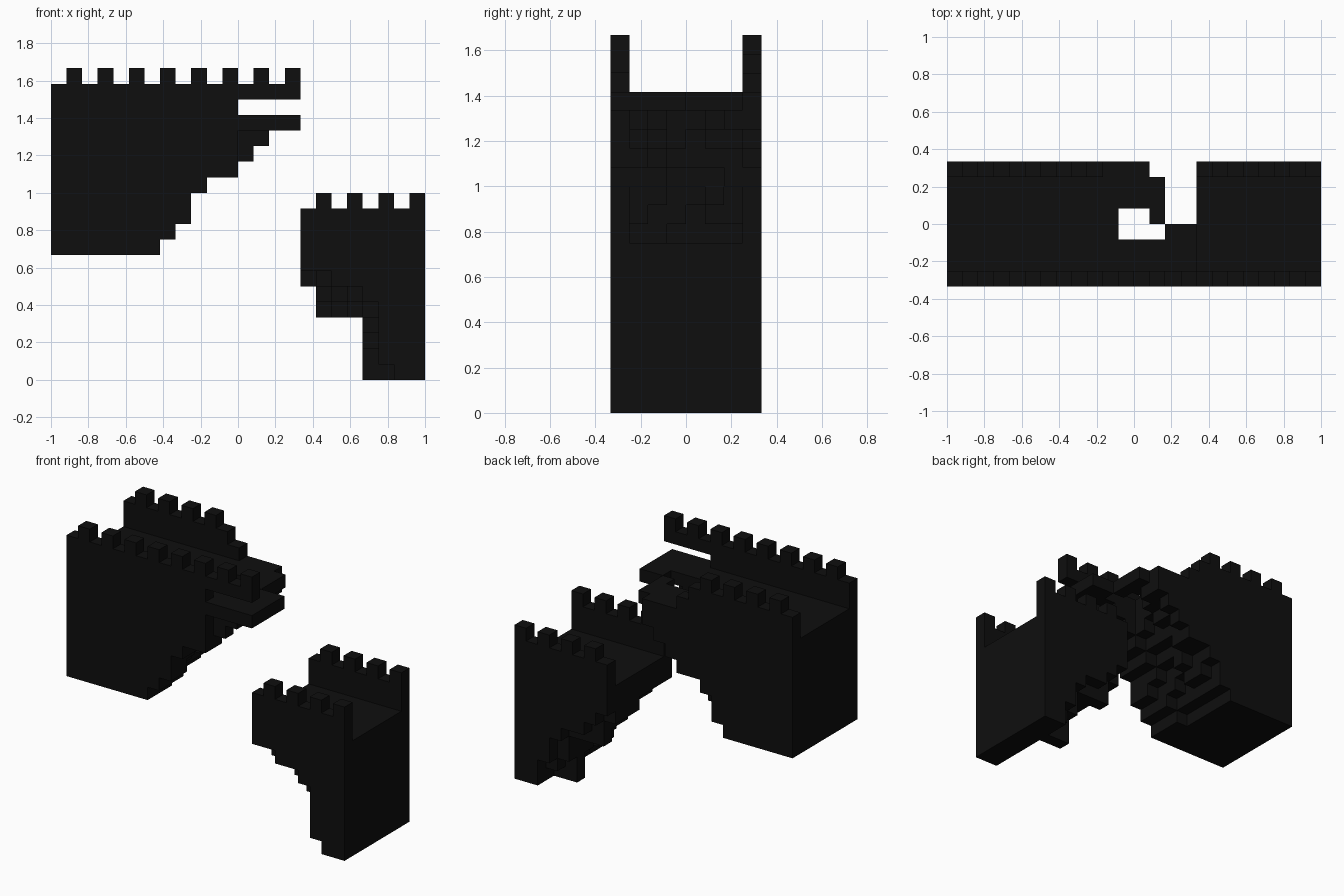
import bpy, bmesh
from mathutils import Vector

cube = bpy.data.objects.get("Cube")
if cube:
    bpy.data.objects.remove(cube, do_unlink=True)

U = 1 / 12                       # block size
ORIGIN = Vector((-1, -1 / 3, 0))

stone = bpy.data.materials.new("black_stone")
stone.use_nodes = True
COLOR = (0.0045, 0.0045, 0.0045, 1)
stone.diffuse_color = COLOR
stone.node_tree.nodes["Principled BSDF"].inputs["Base Color"].default_value = COLOR


def box(x0, x1, y0, y1, z0, z1):
    """All block cells in a range."""
    return {(x, y, z) for x in range(x0, x1) for y in range(y0, y1) for z in range(z0, z1)}


def build(name, cells):
    """Skin a set of block cells with its outer faces only."""
    bm = bmesh.new()
    verts = {}

    def vert(p):
        if p not in verts:
            verts[p] = bm.verts.new(ORIGIN + Vector(p) * U)
        return verts[p]

    for c in cells:
        for axis in range(3):
            a, b = (axis + 1) % 3, (axis + 2) % 3
            for side in (0, 1):
                n = list(c)
                n[axis] += 1 if side else -1
                if tuple(n) in cells:
                    continue
                loop = []
                for da, db in ((0, 0), (1, 0), (1, 1), (0, 1)):
                    p = list(c)
                    p[axis] += side
                    p[a] += da
                    p[b] += db
                    loop.append(vert(tuple(p)))
                bm.faces.new(loop if side else loop[::-1])
    mesh = bpy.data.meshes.new(name)
    bm.to_mesh(mesh)
    bm.free()
    mesh.materials.append(stone)
    obj = bpy.data.objects.new(name, mesh)
    bpy.context.collection.objects.link(obj)
    return obj


# High bridge end: where each row (front to back) breaks off, from layer 8 up
high_rows = [
    [7, 8, 9, 9, 10, 12, 12, 12, 16],
    [7, 8, 9, 9, 10, 12, 13, 14, 16],
    [7, 8, 8, 9, 10, 11, 12, 13, 16],
    [6, 7, 8, 8, 9, 10, 11, 11, 11],
    [6, 7, 7, 8, 9, 10, 10, 11, 11],
    [6, 7, 8, 9, 9, 10, 11, 12, 14],
    [6, 7, 8, 8, 10, 10, 11, 13, 14],
    [6, 7, 7, 8, 10, 11, 12, 13, 13],
]
cells = set()
for y, row in enumerate(high_rows):
    for k, end in enumerate(row):
        cells |= box(0, end, y, y + 1, 8 + k, 9 + k)
# floor pieces around the hole
cells |= box(14, 16, 3, 4, 16, 17) | box(13, 14, 4, 5, 16, 17)
build("high_bridge_body", cells)

# Low bridge end: where each row starts, from the ground up
low_rows = [
    [22, 21, 21, 21, 21, 20, 18, 16, 16],
    [22, 21, 21, 21, 20, 19, 17, 16, 16],
    [22, 22, 21, 21, 19, 18, 17, 16, 16],
    [22, 21, 21, 20, 19, 18, 17, 16, 16],
    [22, 21, 20, 20, 18, 17, 16, 16, 16],
    [20, 20, 20, 20, 18, 17, 16, 16, 16],
    [22, 21, 20, 20, 17, 17, 16, 16, 16],
    [22, 22, 21, 21, 20, 18, 17, 16, 16],
]
cells = set()
for y, row in enumerate(low_rows):
    for z, start in enumerate(row):
        cells |= box(start, 24, y, y + 1, z, z + 1)
build("low_bridge_body", cells)


def parapet(name, y, courses, merlons, top):
    """Wall courses (x0, x1, z) with a row of merlons on top."""
    wall = set()
    for x0, x1, z in courses:
        wall |= box(x0, x1, y, y + 1, z, z + 1)
    for x in merlons:
        wall |= box(x, x + 1, y, y + 1, top, top + 1)
    build(name, wall)


# Parapets along both edges of each bridge end
parapet("high_front_parapet", 0, [(0, 12, 17), (0, 16, 18)], range(1, 16, 2), 19)
parapet("high_back_parapet", 7, [(0, 10, 17), (0, 9, 18)], range(1, 8, 2), 19)
for side, y in (("front", 0), ("back", 7)):
    parapet("low_%s_parapet" % side, y, [(16, 24, 9), (16, 24, 10)], range(17, 24, 2), 11)
